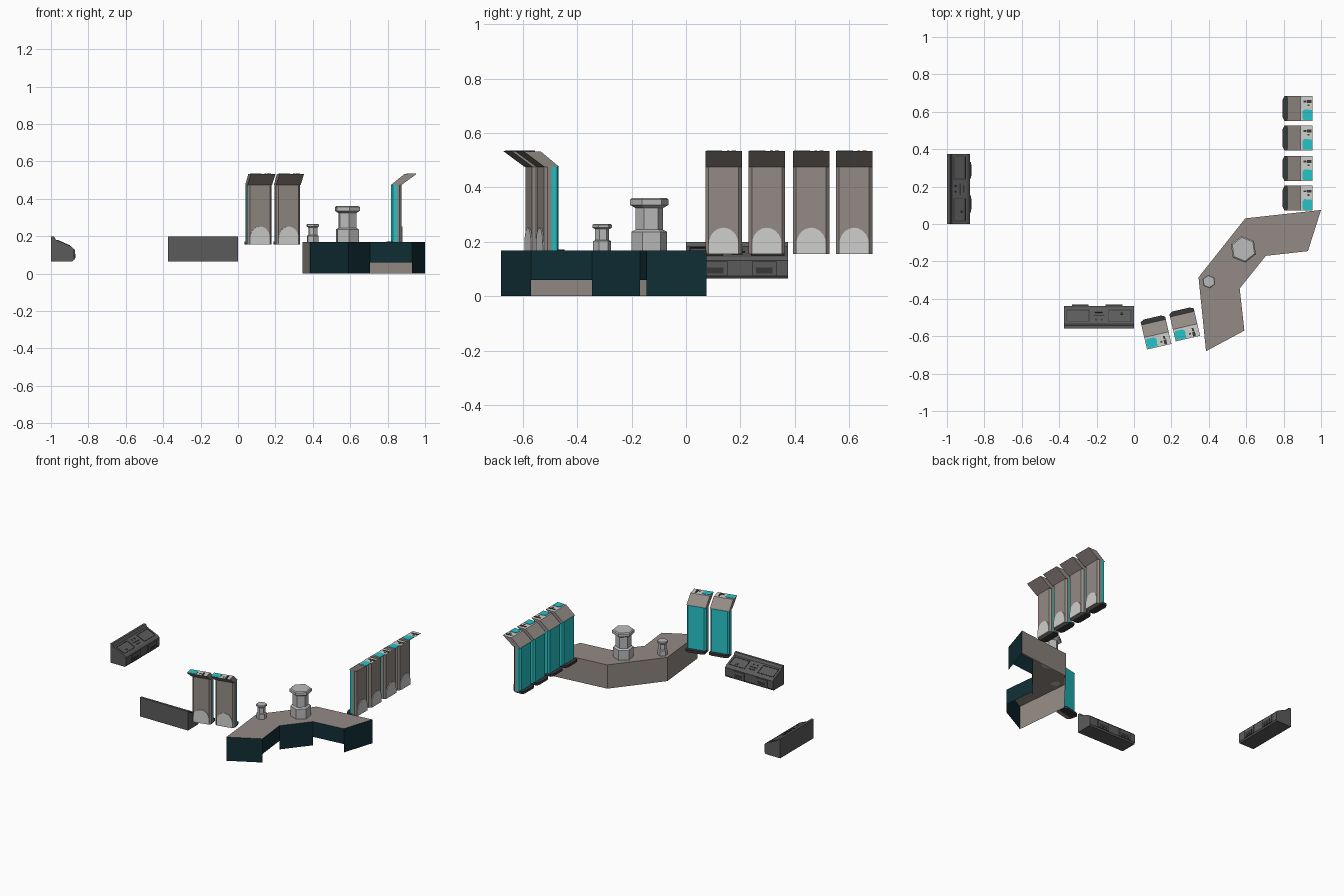
import bpy, bmesh, math
from mathutils import Matrix, Vector

if "Cube" in bpy.data.objects:
    bpy.data.objects.remove(bpy.data.objects["Cube"])


def mat(name, r, g, b):
    m = bpy.data.materials.new(name)
    m.diffuse_color = (r, g, b, 1)
    m.use_nodes = True
    m.node_tree.nodes["Principled BSDF"].inputs["Base Color"].default_value = m.diffuse_color
    return m


TAUPE = mat("taupe", 0.29, 0.255, 0.232)
NAVY = mat("dark_teal", 0.005, 0.028, 0.036)
TEAL = mat("bright_teal", 0.02, 0.55, 0.58)
LIGHT = mat("light_grey", 0.62, 0.62, 0.61)
STEEL = mat("steel_grey", 0.5, 0.5, 0.5)
DESK = mat("desk_grey", 0.105, 0.105, 0.105)
DARK = mat("charcoal", 0.04, 0.04, 0.04)
GREEN = mat("dark_green", 0.03, 0.08, 0.02)


def make(name, bm, mats, place=Matrix()):
    bmesh.ops.recalc_face_normals(bm, faces=bm.faces)
    me = bpy.data.meshes.new(name)
    bm.to_mesh(me)
    bm.free()
    ob = bpy.data.objects.new(name, me)
    for m in mats:
        me.materials.append(m)
    ob.matrix_world = place
    bpy.context.collection.objects.link(ob)
    return ob


def prism(name, pts, axis, lo, hi, mats, place=Matrix(), rule=None):
    """Extrude a 2D outline along x, y or z (pts are the other two axes in order)."""
    bm = bmesh.new()

    def at(p, d):
        c = list(p)
        c.insert("xyz".index(axis), d)
        return bm.verts.new(c)
    a = [at(p, lo) for p in pts]
    b = [at(p, hi) for p in pts]
    bm.faces.new(a)
    bm.faces.new(b)
    for i in range(len(pts)):
        j = (i + 1) % len(pts)
        bm.faces.new((a[i], a[j], b[j], b[i]))
    if rule:
        bmesh.ops.recalc_face_normals(bm, faces=bm.faces)
        for f in bm.faces:
            f.material_index = rule(f)
    return make(name, bm, mats, place)


def box(name, x, y, z, m, place=Matrix()):
    return prism(name, [(x[0], y[0]), (x[1], y[0]), (x[1], y[1]), (x[0], y[1])],
                 "z", z[0], z[1], [m], place)


# Angled counter: open underneath, with toe openings below two front panels
outline = [(0.385, -0.68), (0.59, -0.57), (0.565, -0.345), (0.705, -0.17),
           (0.93, -0.145), (1.0, 0.075), (0.595, 0.03), (0.345, -0.285)]
bm = bmesh.new()
top = [bm.verts.new((x, y, 0.168)) for x, y in outline]
for idx in ((0, 1, 2, 7), (2, 3, 6, 7), (3, 4, 5, 6)):
    bm.faces.new([top[i] for i in idx])
for i in range(8):
    j = (i + 1) % 8
    z = 0.06 if i in (1, 3) else 0.0
    lower = [bm.verts.new((*outline[k], z)) for k in (i, j)]
    f = bm.faces.new((top[i], lower[0], lower[1], top[j]))
    f.material_index = 1 if i < 5 else 0
make("angled_counter", bm, [TAUPE, NAVY])


# Hexagonal posts standing on the counter
def post(name, x, y, s):
    rings = [(0.068, 0), (0.068, 0.072), (0.053, 0.08), (0.053, 0.162),
             (0.074, 0.174), (0.074, 0.194), (0.066, 0.2)]
    bm = bmesh.new()
    loops = []
    for r, z in rings:
        loops.append([bm.verts.new((r * math.cos(math.radians(90 + 60 * k)),
                                    r * math.sin(math.radians(90 + 60 * k)), z))
                      for k in range(6)])
    bm.faces.new(loops[0])
    bm.faces.new(loops[-1])
    for a, b in zip(loops, loops[1:]):
        for k in range(6):
            bm.faces.new((a[k], a[(k + 1) % 6], b[(k + 1) % 6], b[k]))
    make(name, bm, [STEEL],
         Matrix.Translation((x, y, 0.167)) @ Matrix.Rotation(math.radians(8), 4, "Z")
         @ Matrix.Scale(s, 4))


post("large_post", 0.585, -0.135, 0.97)
post("small_post", 0.4, -0.308, 0.49)


# Kiosks: local -x is the teal front, the head leans towards +x
def kiosk(n, x, y, deg):
    p = Matrix.Translation((x, y, 0)) @ Matrix.Rotation(math.radians(deg), 4, "Z")
    w, c = 0.067, 0.012
    prism(f"kiosk_{n}_front_panel",
          [(-0.026, -w), (-0.026, w), (-0.047, w), (-0.056, w - c),
           (-0.056, c - w), (-0.047, -w)], "z", 0.165, 0.476, [TEAL], p)
    prism(f"kiosk_{n}_shell",
          [(-0.026, -w), (-0.012, -w), (0, c - w), (0, w - c), (-0.012, w),
           (-0.026, w)], "z", 0.155, 0.476, [TAUPE], p)
    prism(f"kiosk_{n}_foot",
          [(-0.026, -w), (-0.026, w), (-0.07, w), (-0.08, w - 0.02),
           (-0.08, 0.02 - w), (-0.07, -w)], "z", 0.155, 0.172, [DARK], p)
    # leaning head with a light top
    prism(f"kiosk_{n}_head",
          [(-0.056, 0.475), (0.014, 0.532), (0.08, 0.533), (0, 0.475)],
          "y", -w, w, [TAUPE, LIGHT], p, lambda f: 1 if f.normal.z > 0.95 else 0)
    # arched kick plate on the shell side
    arch = [(-0.055, 0.156), (0.055, 0.156)]
    arch += [(0.055 * math.cos(t), 0.19 + 0.062 * math.sin(t))
             for t in [math.pi * k / 10 for k in range(11)]]
    prism(f"kiosk_{n}_kick_plate", arch, "x", -0.003, 0.004, [LIGHT], p)
    # details on the head: teal patch, slots and a light
    prism(f"kiosk_{n}_teal_patch",
          [(0.025, -0.055), (0.033, -0.063), (0.076, -0.063), (0.076, -0.008),
           (0.035, -0.005), (0.025, -0.018)], "z", 0.531, 0.535, [TEAL], p)
    box(f"kiosk_{n}_slot", (0.05, 0.075), (0.03, 0.045), (0.531, 0.535), DARK, p)
    box(f"kiosk_{n}_reader", (0.03, 0.046), (0.032, 0.042), (0.531, 0.535), DARK, p)
    box(f"kiosk_{n}_lamp", (0.052, 0.062), (0.012, 0.022), (0.531, 0.535), GREEN, p)


spots = [(0.875, yy, 0) for yy in (0.138, 0.297, 0.46, 0.618)]
spots += [(0.117, -0.578, -77), (0.27, -0.535, -77)]
for n, s in enumerate(spots, 1):
    kiosk(n, *s)


# Control desks: local x runs from the flat back to the sloped front
def desk(n, x, y, deg):
    p = Matrix.Translation((x, y, 0)) @ Matrix.Rotation(math.radians(deg), 4, "Z")
    prism(f"desk_{n}_body",
          [(0, 0.065), (0.115, 0.065), (0.122, 0.075), (0.122, 0.132), (0.11, 0.145),
           (0.026, 0.182), (0.016, 0.2), (0, 0.2)], "y", -0.1875, 0.1875, [DESK], p)
    # lip and drawer fronts on the front face
    for k, yc in enumerate((-0.08, 0.1), 1):
        box(f"desk_{n}_drawer_{k}", (0.115, 0.129), (yc - 0.045, yc + 0.045),
            (0.075, 0.128), DESK, p)
        box(f"desk_{n}_drawer_inset_{k}", (0.125, 0.1305), (yc - 0.03, yc + 0.03),
            (0.083, 0.105), DARK, p)
    # plates lying on the slope
    slope = p @ Matrix.Translation((0.026, 0, 0.182)) @ Matrix.Rotation(
        math.atan2(0.037, 0.084), 4, "Y")
    for k, (a, b, c, d) in enumerate([
            (0.012, 0.08, -0.174, -0.17), (0.012, 0.08, -0.055, -0.051),
            (0.012, 0.08, 0.051, 0.055), (0.012, 0.08, 0.17, 0.174),
            (0.01, 0.014, -0.174, -0.051), (0.078, 0.082, -0.174, -0.051),
            (0.01, 0.014, 0.051, 0.174), (0.078, 0.082, 0.051, 0.174),
            (0.02, 0.03, -0.02, -0.01), (0.02, 0.03, 0.01, 0.02),
            (0.045, 0.052, -0.03, 0.03), (0.065, 0.072, -0.02, 0.02)], 1):
        box(f"desk_{n}_trim_{k}", (a, b), (c, d), (-0.003, 0.0025), DARK, slope)
    box(f"desk_{n}_green_key", (0.055, 0.068), (-0.13, -0.115), (-0.002, 0.003),
        GREEN, slope)


desk(1, -1.0, 0.1875, 0)
desk(2, -0.1875, -0.56, 90)
